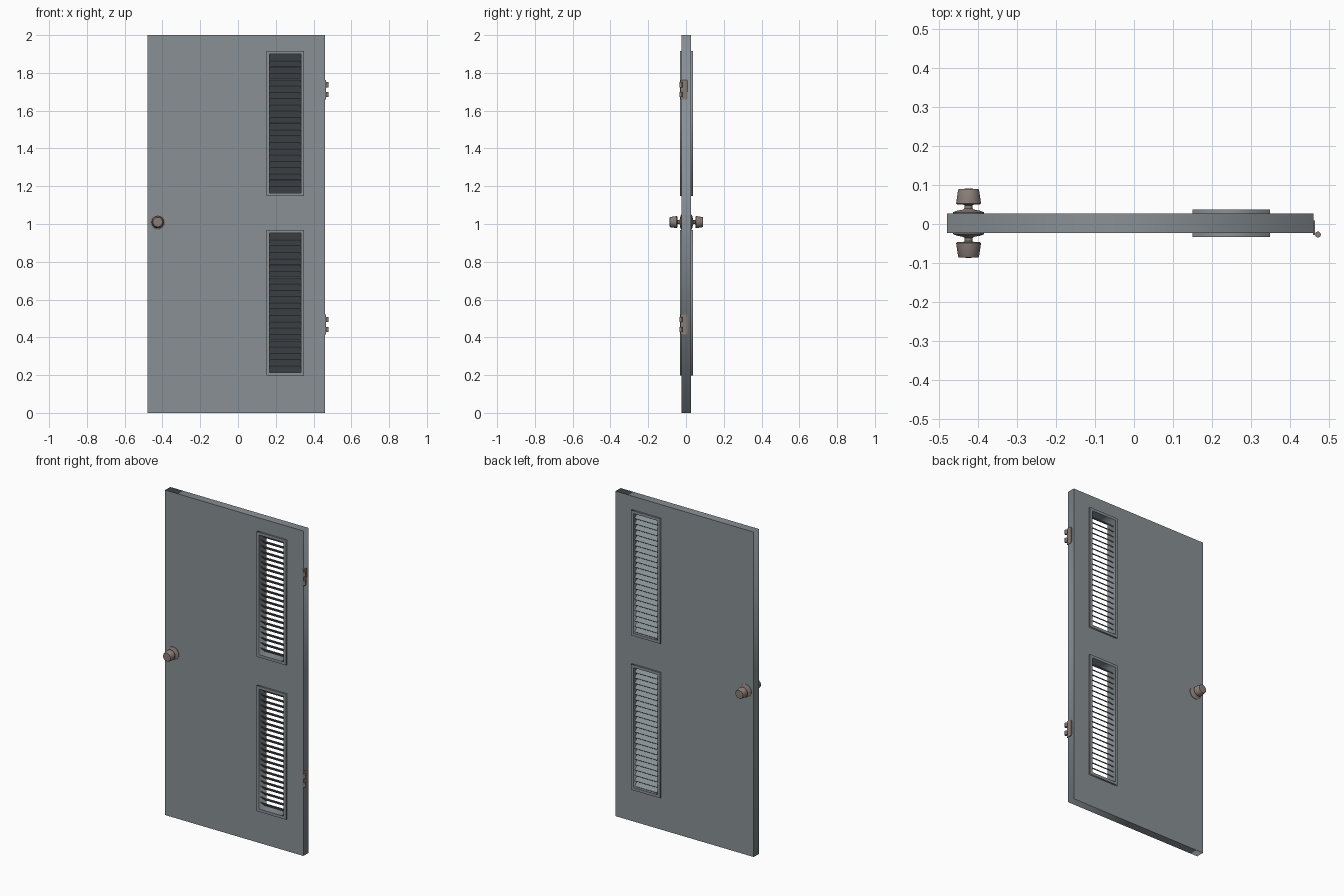
import bpy, bmesh, math
from mathutils import Matrix, Vector

if "Cube" in bpy.data.objects:
    bpy.data.objects.remove(bpy.data.objects["Cube"])

YC = 0.002            # middle plane of the door slab
BORDER = 0.017        # width of the vent frames
VENTS = {"upper": (0.15, 0.35, 1.147, 1.917), "lower": (0.15, 0.35, 0.197, 0.969)}


def material(name, rgb):
    m = bpy.data.materials.new(name)
    m.diffuse_color = (*rgb, 1)
    m.use_nodes = True
    m.node_tree.nodes["Principled BSDF"].inputs["Base Color"].default_value = m.diffuse_color
    return m


PAINT = material("grey_paint", (0.25, 0.28, 0.30))
METAL = material("dull_metal", (0.25, 0.205, 0.185))


def finish(name, bm, mat, smooth=False):
    bmesh.ops.recalc_face_normals(bm, faces=bm.faces)
    me = bpy.data.meshes.new(name)
    bm.to_mesh(me)
    bm.free()
    me.materials.append(mat)
    ob = bpy.data.objects.new(name, me)
    bpy.context.collection.objects.link(ob)
    bpy.context.view_layer.objects.active = ob
    if smooth:
        bpy.ops.object.select_all(action='DESELECT')
        ob.select_set(True)
        bpy.ops.object.shade_smooth_by_angle(angle=math.radians(35))
    return ob


def inset(r, d):
    return (r[0] + d, r[1] - d, r[2] + d, r[3] - d)


def pierced_panel(name, outer, holes, depth, mat):
    """Flat upright panel with rectangular holes, from an extruded 2D curve."""
    cu = bpy.data.curves.new(name, 'CURVE')
    cu.dimensions = '2D'
    cu.fill_mode = 'BOTH'
    cu.extrude = depth / 2
    for x0, x1, z0, z1 in [outer, *holes]:
        sp = cu.splines.new('POLY')
        sp.points.add(3)
        for p, (x, z) in zip(sp.points, [(x0, z0), (x1, z0), (x1, z1), (x0, z1)]):
            p.co = (x, z, 0, 1)
        sp.use_cyclic_u = True
    tmp = bpy.data.objects.new(name + "_outline", cu)
    bm = bmesh.new()
    me = bpy.data.meshes.new_from_object(tmp)
    bm.from_mesh(me)
    bpy.data.objects.remove(tmp)
    bpy.data.meshes.remove(me)
    bmesh.ops.remove_doubles(bm, verts=bm.verts, dist=1e-5)
    bmesh.ops.transform(bm, verts=bm.verts,
                        matrix=Matrix.Translation((0, YC, 0)) @ Matrix.Rotation(math.pi / 2, 4, 'X'))
    return finish(name, bm, mat)


# Door slab with two vent openings
pierced_panel("door_slab", (-0.48, 0.461, 0, 2), [inset(r, 0.012) for r in VENTS.values()], 0.05, PAINT)

# Vent frames and tilted slats (front edge high, back edge low)
SLATS = 22
for label, r in VENTS.items():
    hole = inset(r, BORDER)
    pierced_panel(label + "_vent_frame", r, [hole], 0.07, PAINT)
    bm = bmesh.new()
    lo, hi = hole[2] + 0.019, hole[3] - 0.019
    for i in range(SLATS):
        z = lo + (hi - lo) * i / (SLATS - 1)
        bmesh.ops.create_cube(bm, size=1, matrix=(
            Matrix.Translation(((r[0] + r[1]) / 2, YC, z))
            @ Matrix.Rotation(math.radians(-40), 4, 'X')
            @ Matrix.Diagonal((hole[1] - hole[0] + 0.004, 0.053, 0.004, 1))))
    finish(label + "_vent_slats", bm, PAINT)

# Door knobs: one lathed profile (radius, distance from mid plane), both sides
PROFILE = [(0, 0.024), (0.040, 0.024), (0.040, 0.028), (0.030, 0.032), (0.014, 0.035),
           (0.010, 0.038), (0.010, 0.046), (0.014, 0.048), (0.029, 0.048), (0.032, 0.051),
           (0.031, 0.058), (0.027, 0.085), (0.025, 0.088), (0, 0.089)]
for name, side in (("front_knob", -1), ("back_knob", 1)):
    bm = bmesh.new()
    c = Vector((-0.425, YC, 1.01))
    vs = [bm.verts.new(c + Vector((rad, side * d, 0))) for rad, d in PROFILE]
    es = [bm.edges.new(p) for p in zip(vs, vs[1:])]
    bmesh.ops.spin(bm, geom=vs + es, cent=c, axis=(0, 1, 0), angle=2 * math.pi, steps=32)
    bmesh.ops.remove_doubles(bm, verts=bm.verts, dist=1e-5)
    finish(name, bm, METAL, True)

# Hinges: rounded leaf on the door edge plus two knuckles
for label, z in (("upper", 1.711), ("lower", 0.468)):
    bm = bmesh.new()
    bmesh.ops.create_cube(bm, size=1, matrix=Matrix.Translation((0.4625, -0.0095, z))
                          @ Matrix.Diagonal((0.005, 0.037, 0.104, 1)))
    corners = [e for e in bm.edges
               if abs(e.verts[0].co.x - e.verts[1].co.x) > 0.001 and e.verts[0].co.y > 0]
    bmesh.ops.bevel(bm, geom=corners, offset=0.01, segments=4, profile=0.5, affect='EDGES')
    finish(label + "_hinge_leaf", bm, METAL, True)
    bm = bmesh.new()
    for dz in (-0.026, 0.026):
        bmesh.ops.create_cone(bm, cap_ends=True, segments=20, radius1=0.0075, radius2=0.0075,
                              depth=0.027, matrix=Matrix.Translation((0.4725, -0.027, z + dz)))
    finish(label + "_hinge_knuckles", bm, METAL, True)
